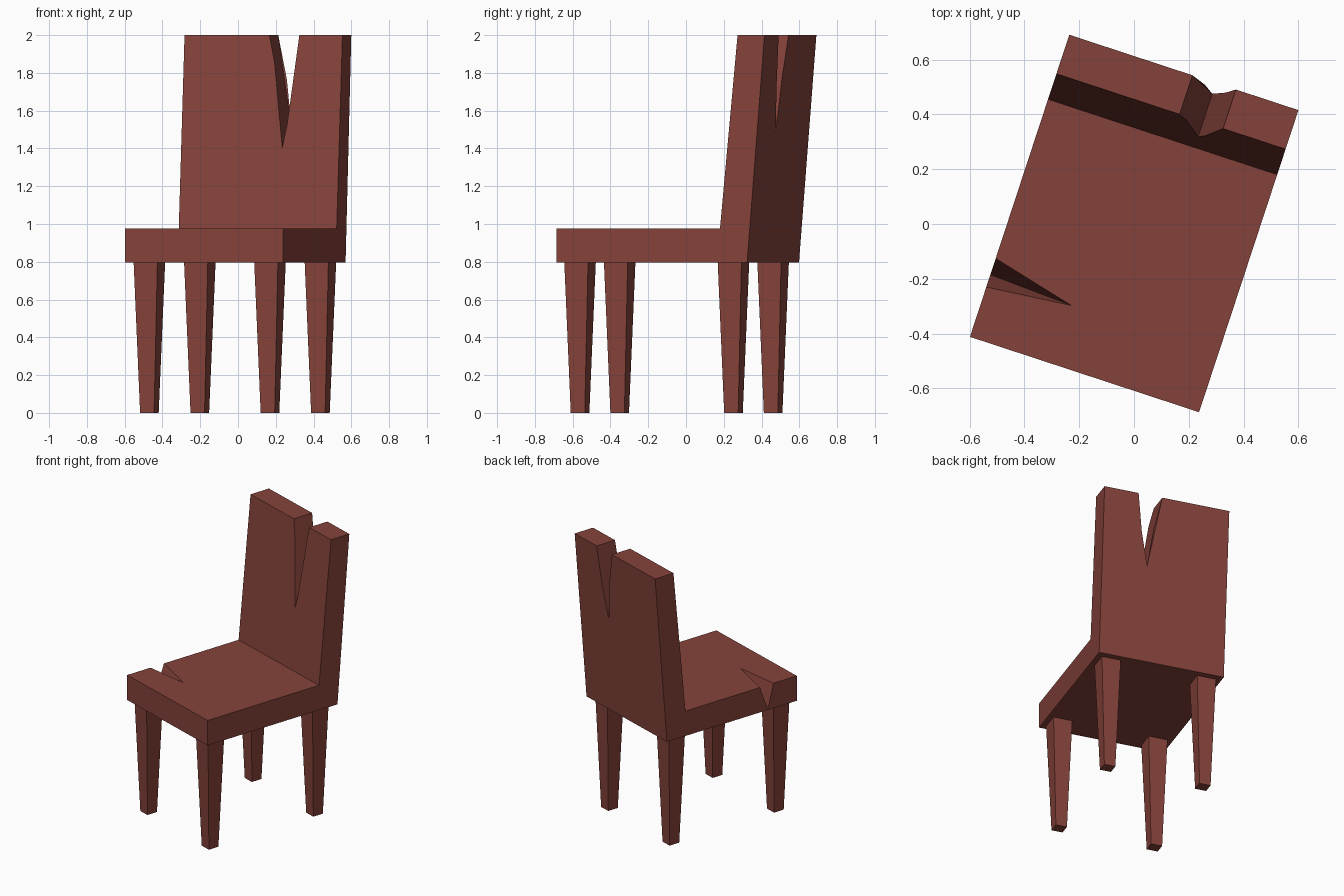
import bpy, bmesh, math

if "Cube" in bpy.data.objects:
    bpy.data.objects.remove(bpy.data.objects["Cube"])

TURN = math.radians(-18.2)   # the whole chair is turned about z

wood = bpy.data.materials.new("red_brown_wood")
wood.diffuse_color = (0.235, 0.055, 0.043, 1)
wood.use_nodes = True
wood.node_tree.nodes["Principled BSDF"].inputs["Base Color"].default_value = wood.diffuse_color


def loft(name, ring_a, ring_b):
    """Closed solid joining two rings with the same number of points."""
    bm = bmesh.new()
    a = [bm.verts.new(p) for p in ring_a]
    b = [bm.verts.new(p) for p in ring_b]
    bm.faces.new(a)
    bm.faces.new(b)
    n = len(a)
    for i in range(n):
        j = (i + 1) % n
        bm.faces.new((a[i], a[j], b[j], b[i]))
    bmesh.ops.recalc_face_normals(bm, faces=bm.faces[:])
    me = bpy.data.meshes.new(name)
    bm.to_mesh(me)
    bm.free()
    me.materials.append(wood)
    ob = bpy.data.objects.new(name, me)
    ob.rotation_euler.z = TURN
    bpy.context.collection.objects.link(ob)
    return ob


def cut(target, cutter):
    mod = target.modifiers.new(cutter.name, 'BOOLEAN')
    mod.operation = 'DIFFERENCE'
    mod.solver = 'EXACT'
    mod.object = cutter
    cutter.hide_render = True
    cutter.display_type = 'WIRE'


# Seat and leaning backrest: one side profile (y, z) swept across the width
W = 0.44
profile = [(-0.578, 0.795), (0.485, 0.795), (0.582, 2.0),
           (0.432, 2.0), (0.334, 0.975), (-0.578, 0.975)]
body = loft("seat_and_backrest",
            [(-W, y, z) for y, z in profile],
            [(W, y, z) for y, z in profile])


# V-shaped crack through the top of the backrest, rising slightly to the rear
def crack(y, low):
    return [(x, y, z) for x, z in
            ((0.033, 2.0), (0.123, low), (0.20, 2.0), (0.20, 2.2), (0.033, 2.2))]


cut(body, loft("crack_cutter", crack(0.2, 1.32), crack(0.8, 1.61)))

# Broken wedge in the left side of the seat, narrowing downwards
cut(body, loft("chip_cutter",
               [(-0.46, -0.27, 0.98), (-0.46, -0.39, 0.98), (-0.115, -0.354, 0.98)],
               [(-0.46, -0.335, 0.80), (-0.46, -0.345, 0.80), (-0.425, -0.34, 0.80)]))


# Four tapered square legs
def square(cx, cy, h, z):
    return [(cx + sx * h, cy + sy * h, z)
            for sx, sy in ((-1, -1), (1, -1), (1, 1), (-1, 1))]


for row, cy in (("front", -0.48), ("back", 0.375)):
    for side, cx in (("left", -0.336), ("right", 0.336)):
        loft(f"{row}_{side}_leg",
             square(cx, cy, 0.039, 0), square(cx, cy, 0.066, 0.796))
